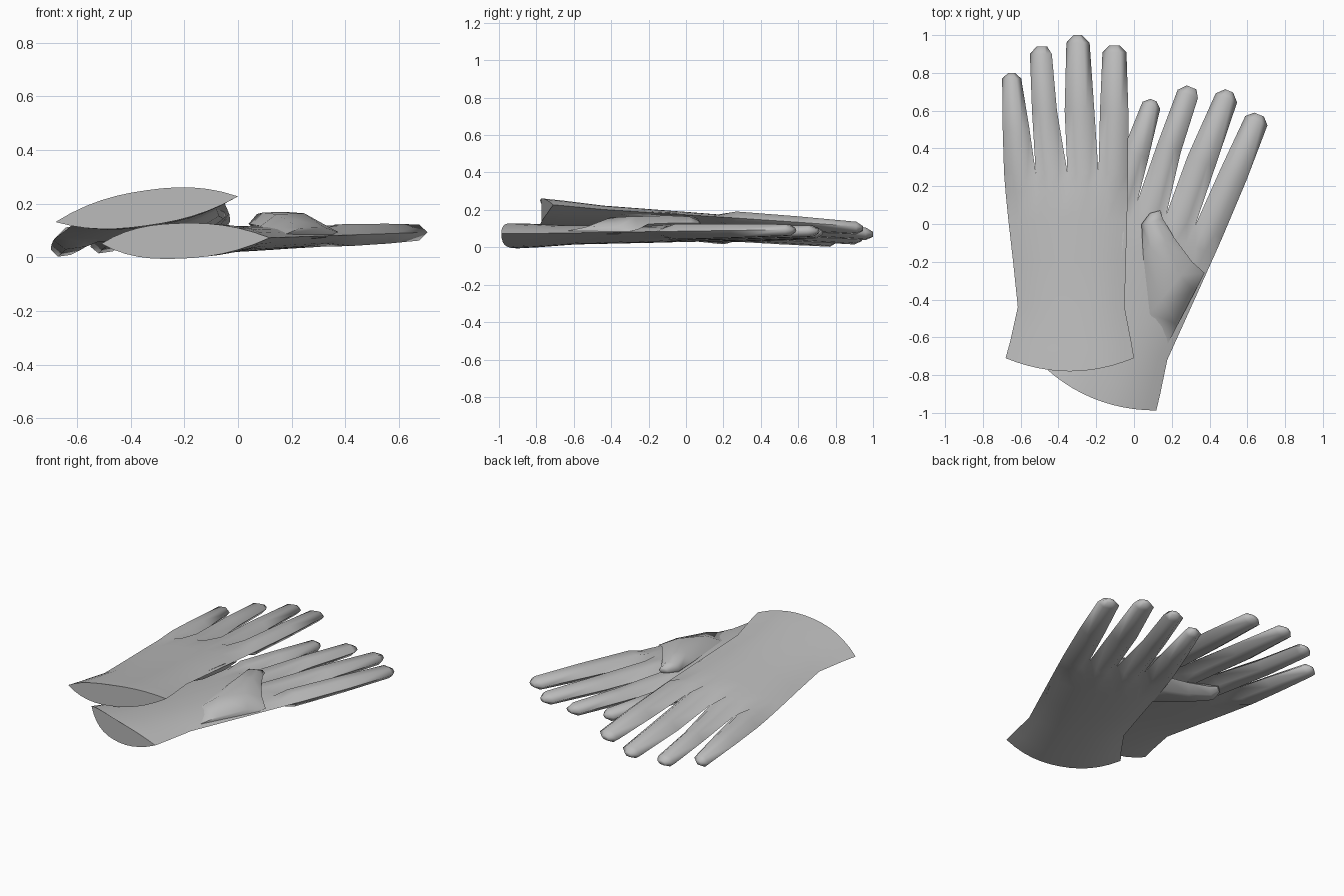
import bpy
import bmesh
from math import radians
from mathutils import Matrix, Vector

cube = bpy.data.objects.get("Cube")
if cube:
    bpy.data.objects.remove(cube, do_unlink=True)

leather = bpy.data.materials.new("grey_leather")
leather.use_nodes = True
GREY = (0.5, 0.5, 0.5, 1)
leather.diffuse_color = GREY
leather.node_tree.nodes["Principled BSDF"].inputs["Base Color"].default_value = GREY

WEB_Y = 0.27
# Glove body rows: y, left x, right x, half thickness, bow of the row
BODY = [(-0.71, -0.68, 0.0, 0.066, -0.07),
        (-0.62, -0.655, -0.015, 0.062, -0.04),
        (-0.44, -0.615, -0.05, 0.05, 0.0),
        (-0.2, -0.64, -0.043, 0.048, 0.0),
        (0.02, -0.665, -0.037, 0.046, 0.0),
        (0.17, -0.68, -0.033, 0.044, 0.0)]
# Fingers from little to index: rows of y, left x, right x
FINGERS = [[(WEB_Y, -0.688, -0.52), (0.5, -0.695, -0.553), (0.77, -0.698, -0.597), (0.8, -0.665, -0.63)],
           [(WEB_Y, -0.52, -0.352), (0.6, -0.54, -0.408), (0.9, -0.551, -0.435), (0.94, -0.515, -0.46)],
           [(WEB_Y, -0.352, -0.188), (0.6, -0.367, -0.21), (0.96, -0.358, -0.235), (1.0, -0.32, -0.275)],
           [(WEB_Y, -0.188, -0.031), (0.6, -0.18, -0.03), (0.91, -0.167, -0.04), (0.945, -0.13, -0.075)]]
FINGER_HALF = [0.041, 0.037, 0.03, 0.012]
# Thumb folded across the palm: inner edge, outer edge, centre height, half thickness
THUMB = [((-0.08, -0.36), (-0.045, 0.06), -0.012, 0.02),
         ((-0.23, -0.25), (-0.13, 0.09), -0.045, 0.042),
         ((-0.386, 0.03), (-0.265, 0.17), -0.053, 0.042),
         ((-0.453, 0.17), (-0.36, 0.24), -0.055, 0.035),
         ((-0.435, 0.24), (-0.39, 0.275), -0.055, 0.015)]


def hex_ring(left, right, z, half):
    """Flattened six-sided section between two edge points."""
    a, b = Vector((*left, z)), Vector((*right, z))
    up = Vector((0, 0, half))
    p, q = a.lerp(b, 0.27), a.lerp(b, 0.73)
    return [a, p + up, q + up, b, q - up, p - up]


def body_ring(y, x0, x1, half, bow):
    """Lens-shaped section with three columns for each finger."""
    top, bottom = [], []
    for i in range(13):
        t = i / 12
        s = abs(2 * t - 1)
        h = half * (1 - s ** 2.4)
        x, yy = x0 + (x1 - x0) * t, y + bow * (1 - s ** 2)
        top.append(Vector((x, yy, h)))
        bottom.append(Vector((x, yy, -h)))
    return top + bottom[-2:0:-1]


def web_ring(rings):
    """Join the finger roots into one section matching the body."""
    top = [p for r in rings for p in r[:3]] + [rings[-1][3]]
    bottom = [p for r in rings for p in (r[0], r[5], r[4])] + [rings[-1][3]]
    return top + bottom[-2:0:-1]


def loft(bm, rings, cap_start=False):
    rows = [[bm.verts.new(p) for p in ring] for ring in rings]
    n = len(rows[0])
    for a, b in zip(rows, rows[1:]):
        for i in range(n):
            j = (i + 1) % n
            bm.faces.new((a[i], a[j], b[j], b[i]))
    bm.faces.new(rows[-1]) if n == 6 else None
    if cap_start:
        bm.faces.new(rows[0][::-1])


def finish(bm, name, matrix):
    bmesh.ops.remove_doubles(bm, verts=bm.verts[:], dist=0.0005)
    bm.transform(matrix)
    bmesh.ops.recalc_face_normals(bm, faces=bm.faces[:])
    mesh = bpy.data.meshes.new(name)
    bm.to_mesh(mesh)
    bm.free()
    mesh.materials.append(leather)
    ob = bpy.data.objects.new(name, mesh)
    bpy.context.collection.objects.link(ob)
    bpy.ops.object.select_all(action='DESELECT')
    ob.select_set(True)
    bpy.context.view_layer.objects.active = ob
    bpy.ops.object.shade_smooth_by_angle(angle=radians(84))


def make_glove(name, matrix):
    # Hand, cuff and four fingers in one skin
    bm = bmesh.new()
    fingers = [[hex_ring((x0, y), (x1, y), 0, h) for (y, x0, x1), h in zip(rows, FINGER_HALF)]
               for rows in FINGERS]
    loft(bm, [body_ring(*row) for row in BODY] + [web_ring([f[0] for f in fingers])], True)
    for rings in fingers:
        loft(bm, rings)
    finish(bm, name, matrix)
    # Thumb
    bm = bmesh.new()
    loft(bm, [hex_ring(*row) for row in THUMB], True)
    finish(bm, name + "_thumb", matrix)


def tilt(base, slope_x, slope_y):
    m = Matrix.Identity(4)
    m[2][0], m[2][1], m[2][3] = slope_x, slope_y, base
    return m


# Upper glove, palm down and leaning on the other
make_glove("left_glove", tilt(0.179, 0.14, -0.068))

# Lower glove, palm up and turned outward
turn = (Matrix.Translation((0.66, 0.58, 0)) @ Matrix.Rotation(radians(-22.7), 4, 'Z')
        @ Matrix.Translation((0.105, -0.945, 0)) @ Matrix.Diagonal((1, 1, -1, 1)))
make_glove("right_glove", tilt(0.069, 0.035, 0) @ turn)
